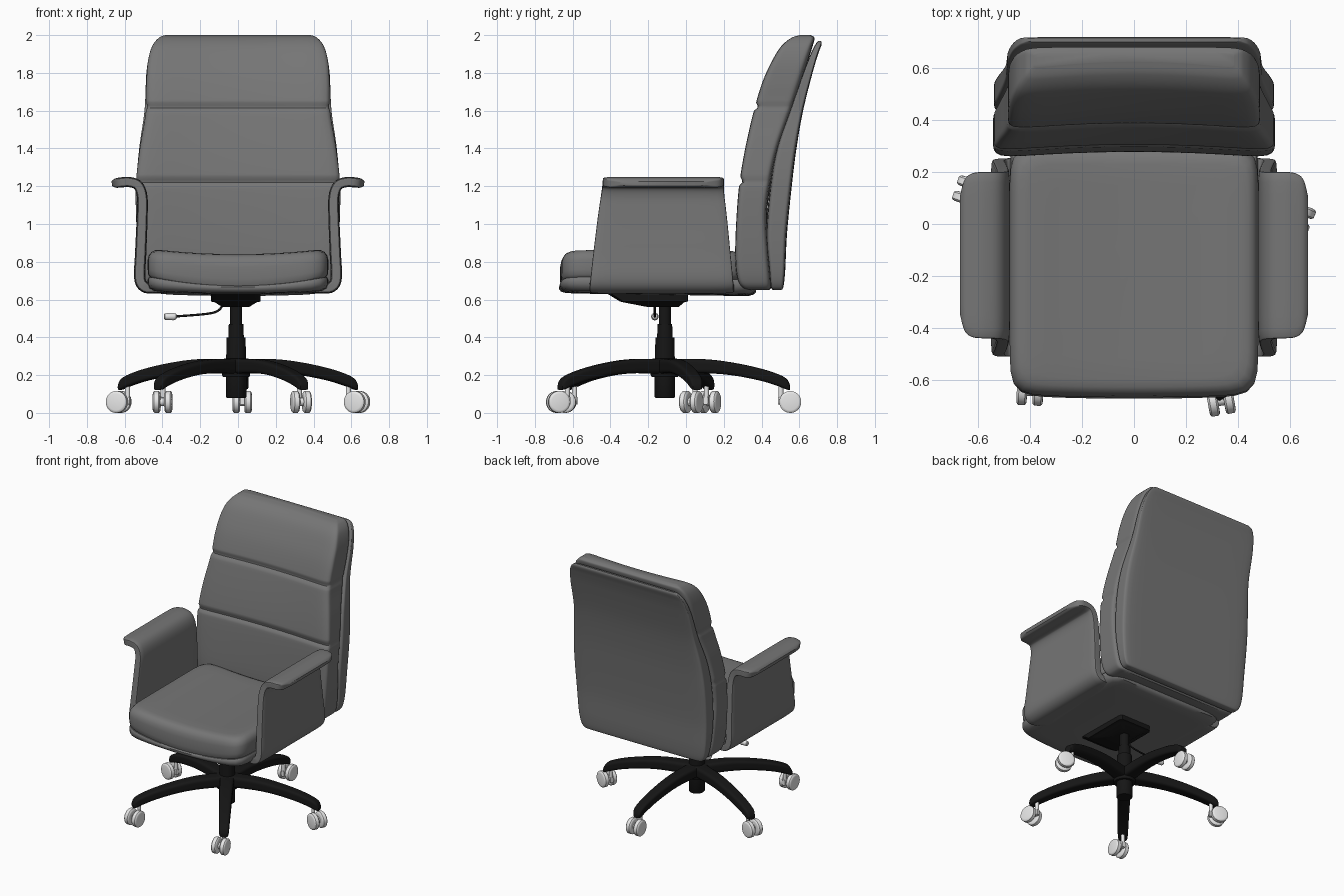
import bpy, bmesh, math
from mathutils import Vector

if "Cube" in bpy.data.objects:
    bpy.data.objects.remove(bpy.data.objects["Cube"], do_unlink=True)


def material(name, value):
    m = bpy.data.materials.new(name)
    m.use_nodes = True
    color = (value, value, value, 1)
    m.diffuse_color = color
    m.node_tree.nodes["Principled BSDF"].inputs["Base Color"].default_value = color
    return m


GREY = material("grey upholstery", 0.18)
BLACK = material("black frame", 0.008)
LIGHT = material("pale caster", 0.8)


def section(n, count):
    """Unit rounded square; n = 2 gives a circle, larger n gives tighter corners."""
    pts = []
    for i in range(count):
        a = 2 * math.pi * (i + 0.5) / count
        c, s = math.cos(a), math.sin(a)
        r = (abs(c) ** n + abs(s) ** n) ** (-1 / n)
        pts.append((r * c, r * s))
    return pts


def spline(rows, steps):
    """Smooth curve through rows of any number of values."""
    rows = [Vector(r) for r in rows]
    p = [rows[0]] + rows + [rows[-1]]
    out = []
    for i in range(1, len(p) - 2):
        a, b, c, d = p[i - 1:i + 3]
        for k in range(steps):
            t = k / steps
            out.append(b + (c - a) * (t / 2) + (a * 2 - b * 5 + c * 4 - d) * (t * t / 2)
                       + (b * 3 - a - c * 3 + d) * (t ** 3 / 2))
    return out + [rows[-1]]


def loft(name, rings, mat):
    bm = bmesh.new()
    loops = [[bm.verts.new(p) for p in ring] for ring in rings]
    n = len(loops[0])
    for a, b in zip(loops, loops[1:]):
        for i in range(n):
            j = (i + 1) % n
            bm.faces.new((a[i], a[j], b[j], b[i]))
    bm.faces.new(loops[0])
    bm.faces.new(loops[-1])
    bmesh.ops.recalc_face_normals(bm, faces=bm.faces)
    mesh = bpy.data.meshes.new(name)
    bm.to_mesh(mesh)
    bm.free()
    mesh.materials.append(mat)
    ob = bpy.data.objects.new(name, mesh)
    bpy.context.collection.objects.link(ob)
    bpy.ops.object.select_all(action="DESELECT")
    ob.select_set(True)
    bpy.context.view_layer.objects.active = ob
    bpy.ops.object.shade_smooth_by_angle(angle=math.radians(40))
    return ob


def lathe(name, rows, mat, origin, axis=(0, 0, 1)):
    """Turned part; rows are (distance along axis, radius)."""
    o, ax = Vector(origin), Vector(axis)
    side = ax.orthogonal().normalized()
    other = ax.cross(side)
    loft(name, [[o + ax * h + (side * u + other * v) * r for u, v in section(2, 32)]
                for h, r in rows], mat)


# Backrest: rows are (z, front y, back y, half width)
def back_part(name, rows, dish, seams):
    rings = []
    for z, yf, yb, w in spline(rows, 12):
        groove = sum(math.exp(-((z - s) / 0.013) ** 2) for s in seams)
        yf, w = yf + 0.018 * groove, w - 0.006 * groove
        ring = []
        for u, v in section(10, 96):
            y = (yf + yb) / 2 + v * (yb - yf) / 2
            ring.append((u * w, y + dish * max(0, -v) * (1 - u * u), z))
        rings.append(ring)
    loft(name, rings, GREY)


back_part("backrest_cushion", [
    (0.65, 0.34, 0.44, 0.44), (0.665, 0.29, 0.45, 0.49), (0.72, 0.262, 0.45, 0.515),
    (0.85, 0.252, 0.44, 0.53), (1.05, 0.26, 0.43, 0.54), (1.22, 0.275, 0.45, 0.54),
    (1.4, 0.305, 0.49, 0.52), (1.6, 0.35, 0.56, 0.488), (1.75, 0.395, 0.61, 0.485),
    (1.86, 0.445, 0.645, 0.477), (1.94, 0.495, 0.67, 0.455), (1.985, 0.55, 0.68, 0.42),
    (2.0, 0.6, 0.66, 0.385)], 0.025, (1.225, 1.62))
back_part("backrest_shell", [
    (0.65, 0.465, 0.5, 0.44), (0.665, 0.45, 0.515, 0.49), (0.75, 0.44, 0.525, 0.518),
    (0.95, 0.425, 0.535, 0.534), (1.2, 0.445, 0.56, 0.538), (1.4, 0.48, 0.585, 0.523),
    (1.6, 0.55, 0.62, 0.495), (1.8, 0.62, 0.67, 0.485), (1.9, 0.66, 0.7, 0.467),
    (1.95, 0.685, 0.718, 0.44), (1.97, 0.7, 0.715, 0.41)], 0, ())


# Seat: rows are (z, inset from outline, sag at the middle)
def seat_part(name, rows, y0, y1, tilt):
    hx, cy, hy = 0.478, (y0 + y1) / 2, (y1 - y0) / 2
    rings = []
    for z, inset, sag in rows:
        ring = []
        for u, v in section(12, 96):
            x = u * (hx - inset)
            y = cy + v * (hy - inset) - 0.012 * max(0, -v) * (1 - u * u)
            ring.append((x, y, z - sag * (1 - (x / hx) ** 2) - tilt * (y - y0)))
        rings.append(ring)
    loft(name, rings, GREY)


seat_part("seat_cushion", [
    (0.715, 0.03, 0.06), (0.72, 0.012, 0.06), (0.735, 0.002, 0.055), (0.76, 0, 0.05),
    (0.81, 0, 0.04), (0.835, 0.006, 0.035), (0.855, 0.02, 0.03), (0.866, 0.04, 0.03),
    (0.87, 0.07, 0.03), (0.87, 0.15, 0.03), (0.87, 0.25, 0.03), (0.87, 0.35, 0.03),
    (0.87, 0.45, 0.03)], -0.655, 0.3, 0)
seat_part("seat_shell", [
    (0.645, 0.45, 0.012), (0.645, 0.3, 0.012), (0.645, 0.1, 0.012), (0.65, 0.035, 0.015),
    (0.662, 0.01, 0.02), (0.685, 0, 0.03), (0.71, 0, 0.045), (0.722, 0.006, 0.05),
    (0.727, 0.03, 0.05)], -0.66, 0.37, 0.015)

# Armrests: rows are (x, z, front y, back y, half thickness), from under the seat to the pad
arm_path = spline([
    (0.335, 0.665, -0.42, 0.18, 0.012), (0.36, 0.664, -0.45, 0.21, 0.024),
    (0.44, 0.661, -0.5, 0.25, 0.028), (0.495, 0.667, -0.51, 0.252, 0.029),
    (0.52, 0.715, -0.505, 0.248, 0.03), (0.515, 0.85, -0.49, 0.235, 0.03),
    (0.507, 1.05, -0.465, 0.215, 0.029), (0.508, 1.15, -0.45, 0.203, 0.028),
    (0.53, 1.205, -0.442, 0.2, 0.027), (0.575, 1.222, -0.44, 0.2, 0.027),
    (0.62, 1.22, -0.435, 0.195, 0.027), (0.65, 1.216, -0.41, 0.17, 0.024),
    (0.668, 1.214, -0.35, 0.11, 0.012)], 6)
for side, label in ((1, "left"), (-1, "right")):
    rings = []
    for i, (x, z, y0, y1, h) in enumerate(arm_path):
        a, b = arm_path[max(0, i - 1)], arm_path[min(len(arm_path) - 1, i + 1)]
        t = Vector((b[0] - a[0], b[1] - a[1])).normalized()
        rings.append([(side * (x - t.y * h * v), (y0 + y1) / 2 + u * (y1 - y0) / 2,
                       z + t.x * h * v) for u, v in section(10, 64)])
    loft(label + "_armrest", rings, GREY)

# Mechanism under the seat: rows are (z, front y, back y, half width)
loft("tilt_mechanism", [
    [(-0.012 + u * w, (a + b) / 2 + v * (b - a) / 2, z) for u, v in section(20, 64)]
    for z, a, b, w in ((0.56, -0.2, -0.04, 0.07), (0.585, -0.33, -0.01, 0.11),
                       (0.59, -0.35, 0.01, 0.132), (0.645, -0.44, 0.01, 0.132))], BLACK)

# Gas lift column and hub
HUB = Vector((-0.01, -0.112, 0))
lathe("column", [(0.08, 0.05), (0.085, 0.054), (0.25, 0.054), (0.4, 0.05), (0.4, 0.041),
                 (0.47, 0.039), (0.47, 0.032), (0.6, 0.032)], BLACK, HUB)
lathe("hub", [(0.19, 0.07), (0.2, 0.075), (0.28, 0.075), (0.287, 0.065)], BLACK, HUB)

# Height lever with its knob
curve = bpy.data.curves.new("height_lever", "CURVE")
curve.dimensions = "3D"
curve.bevel_depth = 0.006
path = spline([(-0.08, 0.58), (-0.1, 0.545), (-0.16, 0.525), (-0.34, 0.51)], 6)
line = curve.splines.new("POLY")
line.points.add(len(path) - 1)
for point, (x, z) in zip(line.points, path):
    point.co = (x, -0.165, z, 1)
curve.materials.append(BLACK)
bpy.context.collection.objects.link(bpy.data.objects.new("height_lever", curve))
lathe("lever_knob", [(-0.035, 0.012), (-0.03, 0.017), (0.015, 0.02), (0.03, 0.014),
                     (0.034, 0.006)], LIGHT, (-0.357, -0.165, 0.51), (1, 0, 0))

# Five legs, each with a twin-wheel caster turned to its own heading
leg_rows = spline([
    (0, 0.285, 0.205, 0.05), (0.2, 0.285, 0.21, 0.045), (0.35, 0.268, 0.2, 0.042),
    (0.5, 0.237, 0.172, 0.038), (0.6, 0.205, 0.142, 0.035), (0.645, 0.18, 0.124, 0.032),
    (0.662, 0.15, 0.122, 0.024)], 5)
for k, heading in enumerate((90, 162, 267, 280, 337)):
    ang = math.radians(87 + 72 * k)
    out = Vector((math.cos(ang), math.sin(ang), 0))
    across = Vector((-out.y, out.x, 0))
    up = Vector((0, 0, 1))
    loft(f"leg_{k + 1}", [
        [HUB + out * r + across * (u * w) + up * ((top + low) / 2 + v * (top - low) / 2)
         for u, v in section(5, 32)] for r, top, low, w in leg_rows], BLACK)

    yaw = math.radians(heading)
    roll = Vector((math.cos(yaw), math.sin(yaw), 0))
    axle = Vector((-roll.y, roll.x, 0))
    stem = HUB + out * 0.615
    center = stem + roll * 0.05 + up * 0.058
    lathe(f"caster_stem_{k + 1}", [(0.045, 0.013), (0.16, 0.013)], LIGHT, stem)
    lathe(f"caster_axle_{k + 1}", [(-0.02, 0.022), (0.02, 0.022)], LIGHT, center, axle)
    loft(f"caster_fork_{k + 1}", [
        [stem + roll * d + axle * (0.012 * u) + up * (0.065 + 0.02 * v)
         for u, v in section(8, 24)] for d in (-0.014, 0.05)], LIGHT)
    for s in (-1, 1):
        lathe(f"caster_wheel_{k + 1}_{'a' if s < 0 else 'b'}",
              [(-0.02, 0.044), (-0.018, 0.052), (-0.012, 0.058), (0.012, 0.058),
               (0.018, 0.052), (0.02, 0.044)], LIGHT, center + axle * (s * 0.031), axle)
